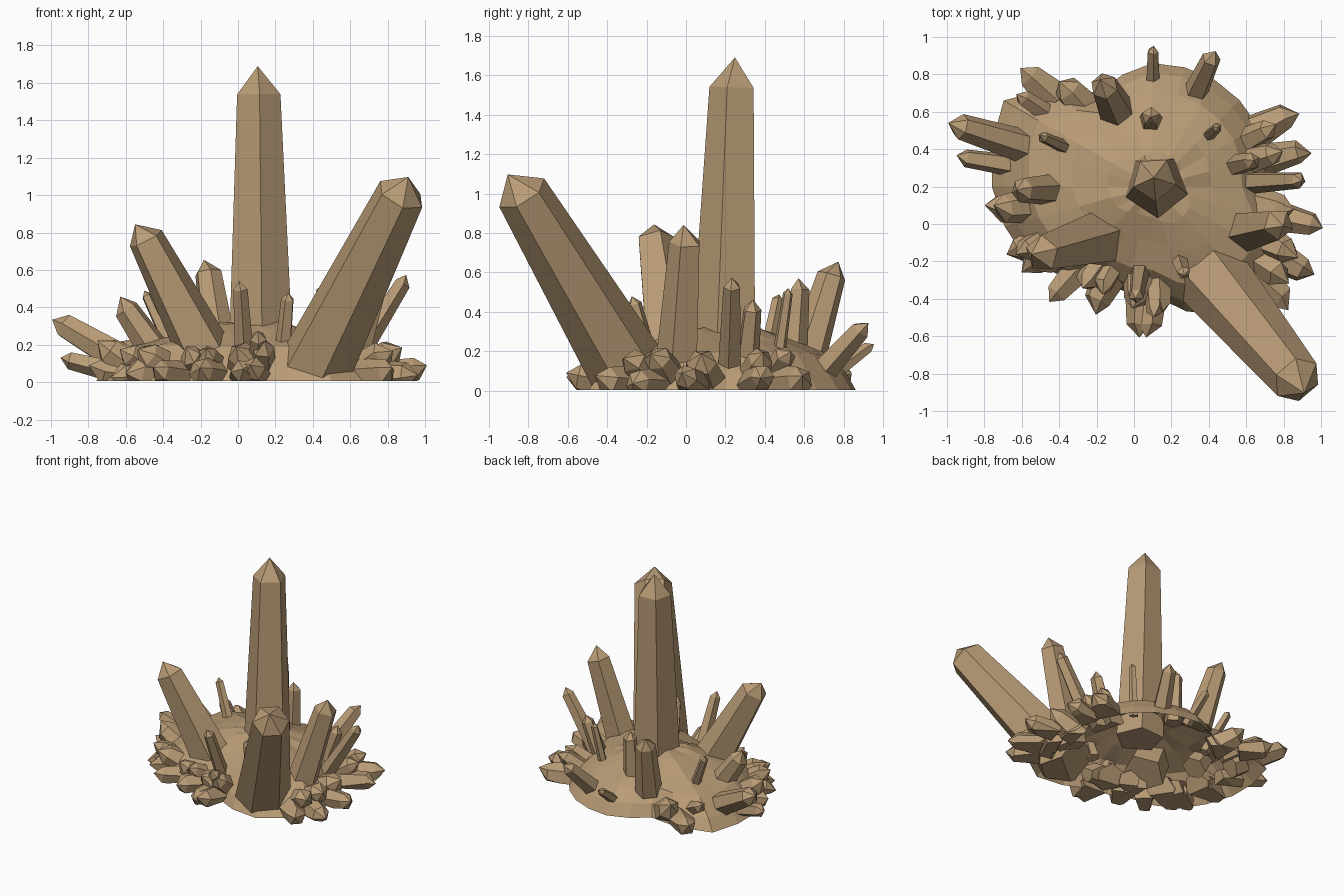
import bpy, bmesh, math, random
from mathutils import Vector

if "Cube" in bpy.data.objects:
    bpy.data.objects.remove(bpy.data.objects["Cube"])

random.seed(4)
tan = bpy.data.materials.new("tan stone")
tan.diffuse_color = (0.485, 0.332, 0.182, 1)
tan.use_nodes = True
tan.node_tree.nodes["Principled BSDF"].inputs["Base Color"].default_value = tan.diffuse_color
CENTRE = Vector((0.10, 0.20, 0))


def finish(bm, name):
    bmesh.ops.recalc_face_normals(bm, faces=bm.faces)
    me = bpy.data.meshes.new(name)
    bm.to_mesh(me)
    bm.free()
    me.materials.append(tan)
    bpy.context.collection.objects.link(bpy.data.objects.new(name, me))


def crystal(name, base, tip, r0, r1, n=5, point=1.1, phase=0.0, skew=0.2):
    """Tapered prism with a pyramid point, cut flat at the ground."""
    a, b = Vector(base), Vector(tip)
    d = (b - a).normalized()
    u = Vector((0, -1, 0))
    u = (u - d * u.dot(d)).normalized()
    w = d.cross(u)
    off = (u * random.uniform(-1, 1) + w * random.uniform(-1, 1)) * r1 * skew
    bm = bmesh.new()
    angles = [2 * math.pi * i / n + phase for i in range(n)]
    low, high = [[bm.verts.new(c + (u * math.cos(t) + w * math.sin(t)) * r) for t in angles]
                 for c, r in ((a, r0), (b - d * r1 * point, r1))]
    apex = bm.verts.new(b + off)
    bm.faces.new(low[::-1])
    for i in range(n):
        j = (i + 1) % n
        bm.faces.new((low[i], low[j], high[j], high[i]))
        bm.faces.new((high[i], high[j], apex))
    cut = bmesh.ops.bisect_plane(bm, geom=bm.verts[:] + bm.edges[:] + bm.faces[:],
                                 plane_co=(0, 0, 0.005), plane_no=(0, 0, 1), clear_inner=True)
    edges = [e for e in cut["geom_cut"] if isinstance(e, bmesh.types.BMEdge)]
    if edges:
        bmesh.ops.holes_fill(bm, edges=edges)
    finish(bm, name)


# Rock mound: open-bottomed faceted dome, radius given every 30 degrees
radii = [0.62, 0.65, 0.66, 0.66, 0.58, 0.92, 0.86, 0.78, 0.58, 0.58, 0.80, 0.82]


def mound_radius(deg):
    k = (deg % 360) / 30
    i = int(k)
    return radii[i] + (radii[(i + 1) % 12] - radii[i]) * (k - i)


def polar(deg, r, z):
    t = math.radians(deg)
    return CENTRE + Vector((r * math.cos(t), r * math.sin(t), z))


bm = bmesh.new()
prev = None
steps = 24
for s, z in ((1, 0.005), (0.92, 0.09), (0.77, 0.19), (0.5, 0.255), (0.28, 0.305)):
    ring = []
    for i in range(steps):
        deg = i * 360 / steps
        bump = random.uniform(-0.012, 0.012) if s < 1 else 0
        ring.append(bm.verts.new(polar(deg, mound_radius(deg) * s, z + bump)))
    if prev:
        for i in range(steps):
            j = (i + 1) % steps
            bm.faces.new((prev[i], prev[j], ring[j], ring[i]))
    prev = ring
top = bm.verts.new(CENTRE + Vector((0, 0, 0.33)))
for i in range(steps):
    bm.faces.new((prev[i], prev[(i + 1) % steps], top))
finish(bm, "rock_mound")

# Large crystals
crystal("main_crystal", (0.12, 0.20, 0.15), (0.108, 0.245, 1.69), 0.18, 0.122, 5, 1.25, 0.05, 0.03)
crystal("front_right_crystal", (0.39, -0.25, 0.03), (0.92, -0.89, 1.10), 0.205, 0.135, 6, 0.9, 0.3)
crystal("left_crystal", (-0.14, -0.06, 0.08), (-0.535, -0.17, 0.85), 0.16, 0.10, 5, 0.95, 0.6)
crystal("right_crystal", (0.56, -0.045, 0.04), (0.80, 0.005, 0.84), 0.12, 0.085)

# Slim crystals: tip position and radius; they lean outward more the farther out they stand
slim = [
    (-0.17, 0.76, 0.66, 0.074), (0.905, 0.235, 0.57, 0.045), (-0.99, 0.54, 0.34, 0.07),
    (-0.95, 0.36, 0.13, 0.05), (-0.64, 0.18, 0.45, 0.068), (-0.50, 0.47, 0.49, 0.03),
    (0.01, -0.40, 0.54, 0.04), (0.27, -0.27, 0.48, 0.036), (0.11, -0.50, 0.27, 0.045),
    (0.43, 0.92, 0.35, 0.052), (0.10, 0.95, 0.24, 0.03), (0.09, 0.58, 0.57, 0.05),
    (0.45, 0.52, 0.52, 0.026), (0.65, 0.34, 0.46, 0.047), (-0.63, 0.70, 0.21, 0.045),
]
for x, y, z, r in slim:
    tip = Vector((x, y, z))
    flat = Vector((x, y, 0)) - CENTRE
    base = tip - flat.normalized() * 0.55 * (flat.length - 0.32)
    base.z = 0.25 * z
    crystal("slim_crystal", base, tip, r * 1.35, r, 6 if r > 0.06 else 5, 1.1, random.random())

# Stubby rim crystals: at each bearing a taller inner one and a low outer one
right_side = (12, 25, 322, 333, 346)
for deg in (12, 25, 135, 188, 203, 211, 232, 243, 262, 272, 322, 333, 346):
    stretch = 0.4 if 180 < deg < 220 else 1.35 if deg > 340 or deg < 90 or 250 < deg < 280 else 1
    for extra, z in ((0.06, 0.19), (0.17, 0.06)):
        a = deg + random.uniform(-4, 4)
        r = random.uniform(0.065, 0.095)
        reach = mound_radius(a) + extra * stretch
        z += random.uniform(-0.03, 0.03)
        crystal("rim_crystal", polar(a, reach - 0.25, 0.03), polar(a, reach, z),
                r * 1.2, r * 0.85, random.choice((5, 6)), 1.0, random.random(), 0.4)
